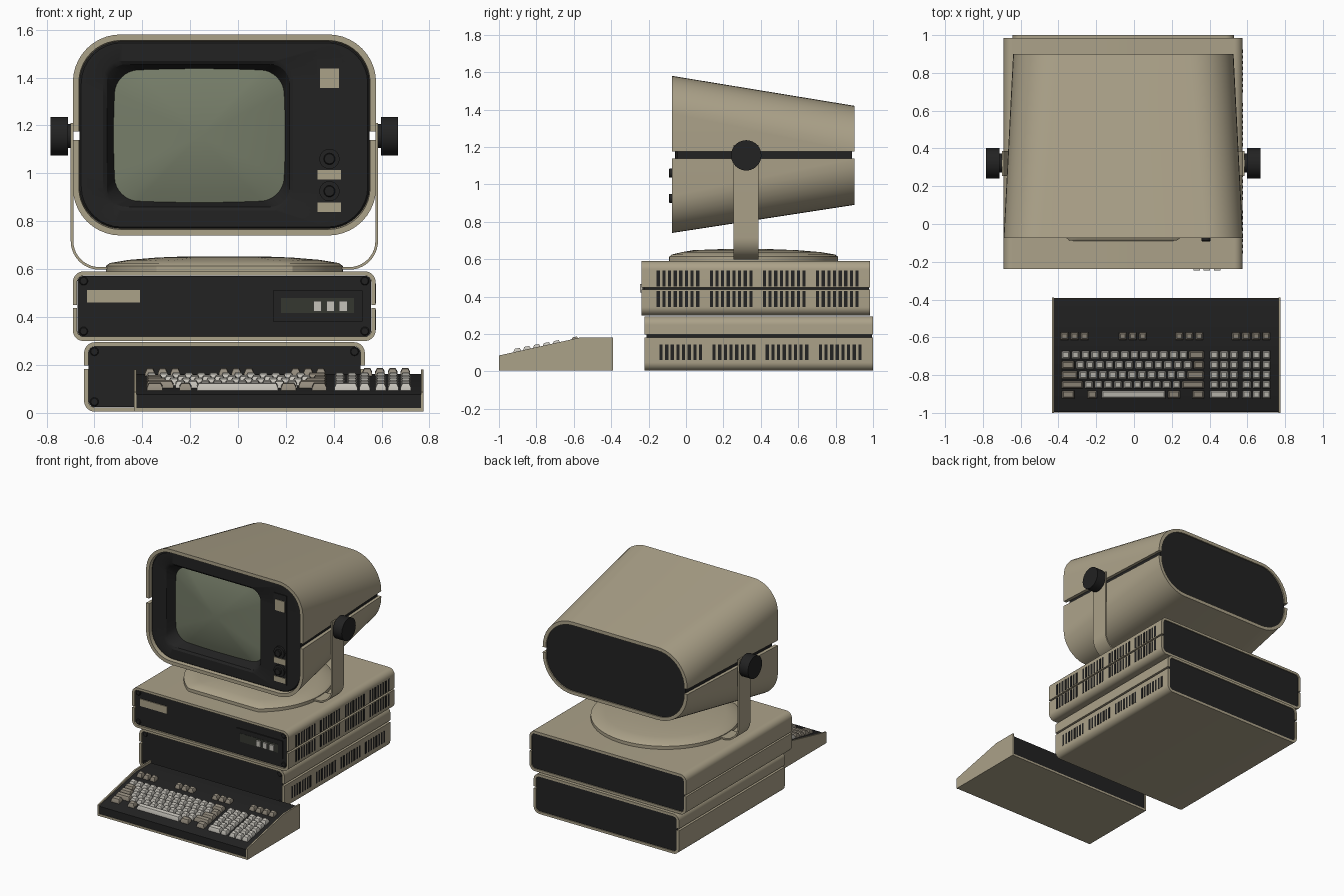
import bpy, bmesh, math

if "Cube" in bpy.data.objects:
    bpy.data.objects.remove(bpy.data.objects["Cube"])

def material(name, r, g, b):
    m = bpy.data.materials.new(name)
    m.diffuse_color = (r, g, b, 1)
    m.use_nodes = True
    m.node_tree.nodes["Principled BSDF"].inputs["Base Color"].default_value = m.diffuse_color
    return m

BEIGE = material("beige plastic", 0.41, 0.36, 0.25)
DARK = material("charcoal plastic", 0.016, 0.016, 0.016)
SCREEN = material("green grey glass", 0.18, 0.205, 0.14)
LIGHT = material("light grey keys", 0.56, 0.54, 0.49)
GREY = material("taupe keys", 0.30, 0.265, 0.21)
OLIVE = material("dark olive recess", 0.035, 0.038, 0.03)
CX = -0.057                      # centre line of monitor and cases

def finish(name, bm, mat):
    bmesh.ops.recalc_face_normals(bm, faces=bm.faces)
    me = bpy.data.meshes.new(name)
    bm.to_mesh(me)
    bm.free()
    me.materials.append(mat)
    ob = bpy.data.objects.new(name, me)
    bpy.context.collection.objects.link(ob)
    return ob

def bridge(bm, loops, closed=True):
    rows = [[bm.verts.new(p) for p in lp] for lp in loops]
    n = len(rows[0])
    for a, b in zip(rows, rows[1:]):
        for i in range(n if closed else n - 1):
            j = (i + 1) % n
            bm.faces.new((a[i], a[j], b[j], b[i]))
    return rows

def loft(name, loops, mat, start=True, end=True):
    bm = bmesh.new()
    rows = bridge(bm, loops)
    if start:
        bm.faces.new(rows[0])
    if end:
        bm.faces.new(rows[-1])
    return finish(name, bm, mat)

def add_box(bm, x0, x1, y0, y1, z0, z1):
    rows = bridge(bm, [[(x0, y0, z), (x1, y0, z), (x1, y1, z), (x0, y1, z)] for z in (z0, z1)])
    bm.faces.new(rows[0])
    bm.faces.new(rows[1])

def box(name, mat, *dims):
    bm = bmesh.new()
    add_box(bm, *dims)
    return finish(name, bm, mat)

def rounded(x0, x1, z0, z1, r, y, bow=0.0, n=8):
    """Rounded rectangle in the XZ plane, sides optionally bowed outward."""
    pts = []
    corners = [(x1 - r, z1 - r), (x0 + r, z1 - r), (x0 + r, z0 + r), (x1 - r, z0 + r)]
    for k, (cx, cz) in enumerate(corners):
        arc = [(cx + r * math.cos((k + i / n) * math.pi / 2),
                cz + r * math.sin((k + i / n) * math.pi / 2)) for i in range(n + 1)]
        nx, nz = corners[(k + 1) % 4]
        a = (k + 1) * math.pi / 2
        end = (nx + r * math.cos(a), nz + r * math.sin(a))
        last = arc[-1]
        pts += arc + [(last[0] + (end[0] - last[0]) * i / n, last[1] + (end[1] - last[1]) * i / n)
                      for i in range(1, n)]
    mx, mz, hx, hz = (x0 + x1) / 2, (z0 + z1) / 2, (x1 - x0) / 2, (z1 - z0) / 2
    out = []
    for x, z in pts:
        u, v = (x - mx) / hx, (z - mz) / hz
        out.append((x + bow * u * (1 - v * v), y, z + bow * v * (1 - u * u)))
    return out

def half_path(sec, split, s, y, inset):
    """Upper (s=1) or lower (s=-1) half of a rounded rectangle."""
    x0, x1, z0, z1, r = sec
    x0, x1, r = x0 + inset, x1 - inset, max(r - inset, 0.01)
    ze = (z1 if s > 0 else z0) - s * inset
    pts = [(x0, y, split)]
    for cx, a0 in ((x0 + r, 180), (x1 - r, 90)):
        for i in range(11):
            a = math.radians(a0 - 9 * i)
            pts.append((cx + r * math.cos(a), y, ze + s * (r * math.sin(a) - r)))
    return pts + [(x1, y, split)]

def half_shell(name, front, back, y0, y1, split, s, t):
    bm = bmesh.new()
    loops = [half_path(sec, split, s, y, 0) + half_path(sec, split, s, y, t)[::-1]
             for sec, y in ((front, y0), (back, y1))]
    for row in bridge(bm, loops):
        n = len(row)
        for i in range(n // 2 - 1):
            bm.faces.new((row[i], row[i + 1], row[n - 2 - i], row[n - 1 - i]))
    return finish(name, bm, BEIGE)

def cylinder(name, mat, center, r, depth, axis, seg=32, tip=1.0):
    """Cylinder along x or y, with a slightly chamfered outer end."""
    loops = []
    for d, k in ((-depth / 2, tip), (-depth / 2 + 0.004, 1), (depth / 2, 1)):
        lp = []
        for i in range(seg):
            a = 2 * math.pi * i / seg
            u, v = r * k * math.cos(a), r * k * math.sin(a)
            off = (d, u, v) if axis == "x" else (u, d, v)
            lp.append(tuple(c + o for c, o in zip(center, off)))
        loops.append(lp)
    return loft(name, loops, mat)

# Monitor: split tapered shell around a dark core with the screen recess
FRONT, BACK = (-0.69, 0.577, 0.74, 1.58, 0.2), (-0.64, 0.527, 0.89, 1.42, 0.24)
half_shell("monitor_shell_top", FRONT, BACK, -0.075, 0.9, 1.175, 1, 0.025)
half_shell("monitor_shell_bottom", FRONT, BACK, -0.075, 0.9, 1.138, -1, 0.025)
loft("monitor_core", [
    rounded(-0.619, 0.506, 0.911, 1.399, 0.22, 0.888),
    rounded(-0.663, 0.55, 0.767, 1.553, 0.176, -0.045),
    rounded(-0.655, 0.542, 0.775, 1.545, 0.17, -0.055),
    rounded(-0.565, 0.23, 0.845, 1.47, 0.08, -0.055),
    rounded(-0.548, 0.215, 0.86, 1.455, 0.08, -0.045),
    rounded(-0.51, 0.187, 0.888, 1.427, 0.09, 0.02, 0.01)], DARK, True, False)
edge = rounded(-0.51, 0.187, 0.888, 1.427, 0.09, 0, 0.01)
loft("screen", [[(-0.1615 + (x + 0.1615) * s, 0.02 - 0.045 * (1 - s * s), 1.1575 + (z - 1.1575) * s)
                 for x, y, z in edge] for s in (1, 0.85, 0.7, 0.5, 0.3, 0.1)], SCREEN, False, True)

# Monitor control strip with plates and knobs
box("control_strip", DARK, 0.33, 0.435, -0.06, -0.05, 0.83, 1.48)
for i, (x0, x1, z0, z1) in enumerate(((0.343, 0.422, 1.357, 1.437), (0.332, 0.43, 0.973, 1.014),
                                      (0.332, 0.43, 0.839, 0.877))):
    box(f"control_plate_{i}", BEIGE, x0, x1, -0.064, -0.055, z0, z1)
for i, z in enumerate((1.06, 0.925)):
    cylinder(f"control_knob_base_{i}", DARK, (0.382, -0.065, z), 0.042, 0.02, "y")
    cylinder(f"control_knob_{i}", DARK, (0.382, -0.077, z), 0.024, 0.03, "y", 24, 0.85)

# Swivel yoke: one bent strap, with a clamp knob each side
def strap(off):
    pts = [(-0.642 + off, 1.21)]
    r = 0.12 - off
    pts += [(-0.522 - r * math.cos(a), 0.717 - r * math.sin(a))
            for a in (math.pi / 2 * i / 10 for i in range(11))]
    return pts + [(-x, z) for x, z in pts[::-1]]

outline = strap(0) + strap(0.011)[::-1]
bm = bmesh.new()
for row in bridge(bm, [[(CX + x, y, z) for x, z in outline] for y in (0.255, 0.387)]):
    n = len(row)
    for i in range(n // 2 - 1):
        bm.faces.new((row[i], row[i + 1], row[n - 2 - i], row[n - 1 - i]))
finish("yoke_strap", bm, BEIGE)
for s, side in ((-1, "left"), (1, "right")):
    cylinder(f"clamp_knob_{side}", DARK, (CX + s * 0.69, 0.322, 1.155), 0.081, 0.072, "x", 40)
    cylinder(f"clamp_washer_{side}", DARK, (CX + s * 0.648, 0.322, 1.155), 0.05, 0.014, "x")

# Turntable disc, cut flat at the front
loft("turntable", [[(CX + r * math.cos(a), max(0.318 + r * math.sin(a), lim), z)
                    for a in (2 * math.pi * i / 72 for i in range(72))]
                   for r, z, lim in ((0.495, 0.588, -0.09), (0.495, 0.613, -0.09), (0.478, 0.625, -0.075),
                                     (0.4, 0.638, -0.02), (0.28, 0.648, 0), (0.15, 0.653, 0))], BEIGE)

# System cases: split shells, dark core, side vents, corner screws
def case(name, sec, y0, y1, gap, vent_rows, screw_x, screw_z):
    x0, x1, z0, z1, r = sec
    half_shell(name + "_shell_top", sec, sec, y0, y1, gap[1], 1, 0.018)
    half_shell(name + "_shell_bottom", sec, sec, y0, y1, gap[0], -1, 0.018)
    t = 0.0185
    loft(name + "_core", [rounded(x0 + t, x1 - t, z0 + t, z1 - t, r - t, y)
                          for y in (y0 + 0.012, y1 - 0.006)], DARK)
    bm = bmesh.new()
    for za, zb in vent_rows:
        for g in range(4):
            for k in range(8):
                y = y0 + 0.08 + g * 0.284 + k * 0.0302
                add_box(bm, x1 - 0.004, x1 + 0.0015, y, y + 0.017, za, zb)
    finish(name + "_vents", bm, DARK)
    for x in screw_x:
        for z in screw_z:
            cylinder(name + "_screw", DARK, (x, y0 + 0.01, z), 0.018, 0.012, "y", 16, 0.8)

case("upper_case", (-0.69, 0.575, 0.299, 0.59, 0.045), -0.237, 0.985, (0.437, 0.449),
     ((0.455, 0.54), (0.345, 0.43)), (-0.645, 0.53), (0.55, 0.34))
case("lower_case", (-0.643, 0.53, 0.004, 0.294, 0.045), -0.222, 1.0, (0.182, 0.196),
     ((0.06, 0.145),), (-0.6, 0.487), (0.255, 0.045))

# Upper case front details
box("name_plate", BEIGE, -0.63, -0.41, -0.231, -0.222, 0.46, 0.512)
box("switch_frame", DARK, 0.147, 0.52, -0.232, -0.222, 0.38, 0.51)
box("switch_recess", OLIVE, 0.18, 0.485, -0.2335, -0.226, 0.417, 0.478)
for i in range(3):
    x = 0.315 + i * 0.054
    box(f"switch_{i}", LIGHT, x, x + 0.034, -0.245, -0.23, 0.423, 0.466)

# Keyboard: beige tray with wedge cheeks, dark sloping body
def prism(name, mat, x0, x1, profile):
    return loft(name, [[(x, y, z) for y, z in profile] for x in (x0, x1)], mat)

CHEEK = [(-1, 0.005), (-1, 0.085), (-0.57, 0.18), (-0.39, 0.18), (-0.39, 0.005)]
prism("keyboard_cheek_left", BEIGE, -0.435, -0.424, CHEEK)
prism("keyboard_cheek_right", BEIGE, 0.764, 0.775, CHEEK)
box("keyboard_base", BEIGE, -0.43, 0.77, -0.998, -0.392, 0.005, 0.02)
prism("keyboard_body", DARK, -0.4245, 0.7645,
      [(-0.995, 0.018), (-0.995, 0.075), (-0.985, 0.08), (-0.57, 0.162), (-0.395, 0.162), (-0.395, 0.018)])

# Keys: stepped, tapered caps following the slope, one mesh per colour
keys = {"light": bmesh.new(), "grey": bmesh.new()}

def key(tone, xa, xb, y, d=0.042):
    loops = []
    for inset, h in ((0, -0.004), (0, 0.011), (0.008, 0.027)):
        ring = [(xa + inset, y - d / 2 + inset), (xb - inset, y - d / 2 + inset),
                (xb - inset, y + d / 2 - inset), (xa + inset, y + d / 2 - inset)]
        loops.append([(px, py, 0.08 + (py + 0.985) * 0.198 + h) for px, py in ring])
    keys[tone].faces.new(bridge(keys[tone], loops)[-1])

ROWS = (-0.693, -0.746, -0.799, -0.851, -0.902)
# left wide key end, number of light keys, right wide key start
for y, (left, count, right) in zip(ROWS, ((None, 13, 0.292), (-0.315, 12, 0.315),
                                          (-0.298, 11, 0.28), (-0.27, 10, 0.255))):
    start = -0.383
    if left is not None:
        key("grey", start, left, y)
        start = left + 0.008
    pitch = (right - start) / count
    for i in range(count):
        key("light", start + i * pitch, start + (i + 1) * pitch - 0.008, y)
    key("grey", right, 0.37, y)
for xa, xb in ((-0.38, -0.315), (-0.245, -0.195), (0.18, 0.243), (0.31, 0.37)):
    key("grey", xa, xb, ROWS[4])
key("light", -0.172, 0.167, ROWS[4])
# Number and cursor pads
for r, y in enumerate(ROWS):
    for c, x in enumerate((0.425, 0.477, 0.529, 0.597, 0.649, 0.701)):
        if r == 4 and c < 2:
            continue
        key("light", x - 0.022, x + 0.022, y)
key("light", 0.403, 0.499, ROWS[4])
# Function keys
for x0, n in ((-0.368, 3), (-0.06, 3), (0.24, 3), (0.54, 4)):
    for i in range(n):
        x = x0 + i * 0.053
        key("grey", x - 0.02, x + 0.02, -0.595, 0.04)
for tone, mat in (("light", LIGHT), ("grey", GREY)):
    finish(f"keys_{tone}", keys[tone], mat)

# Smooth the curved parts, keep hard edges
for ob in bpy.context.collection.objects:
    ob.select_set(True)
    bpy.context.view_layer.objects.active = ob
bpy.ops.object.shade_smooth_by_angle(angle=math.radians(30))
